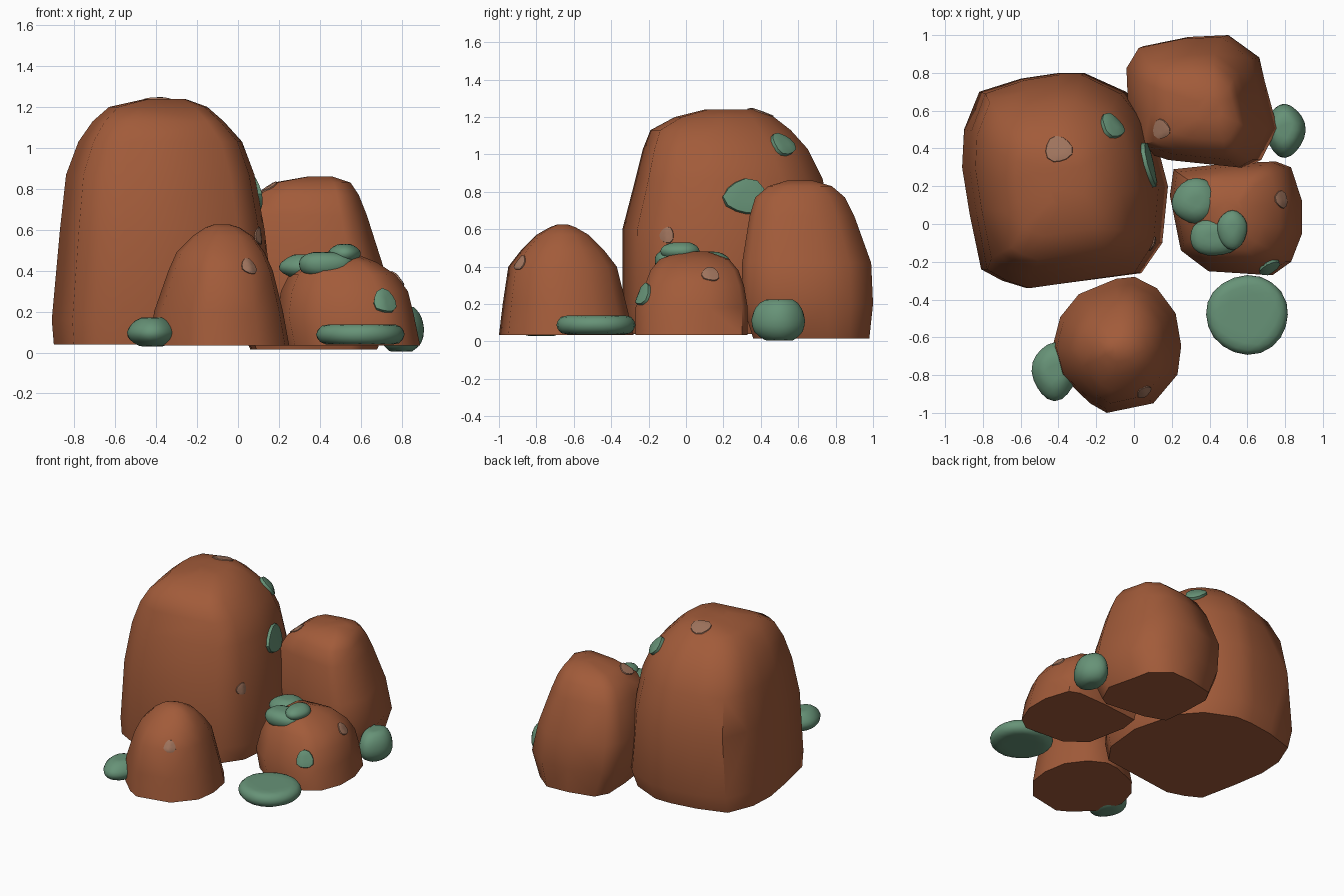
import bpy
import bmesh
import math
import random
from mathutils import Vector
from mathutils.bvhtree import BVHTree

cube = bpy.data.objects.get("Cube")
if cube:
    bpy.data.objects.remove(cube, do_unlink=True)


def material(name, rgb):
    mat = bpy.data.materials.new(name)
    mat.use_nodes = True
    mat.diffuse_color = (*rgb, 1)
    mat.node_tree.nodes["Principled BSDF"].inputs["Base Color"].default_value = (*rgb, 1)
    return mat


ROCK = material("red brown rock", (0.36, 0.105, 0.042))
MOSS = material("grey green moss", (0.135, 0.29, 0.185))
LICHEN = material("pale lichen", (0.35, 0.175, 0.11))


def finish(bm, name, mat, angle=50):
    bmesh.ops.recalc_face_normals(bm, faces=bm.faces)
    mesh = bpy.data.meshes.new(name)
    bm.to_mesh(mesh)
    bm.free()
    mesh.materials.append(mat)
    obj = bpy.data.objects.new(name, mesh)
    bpy.context.collection.objects.link(obj)
    bpy.ops.object.select_all(action="DESELECT")
    obj.select_set(True)
    bpy.context.view_layer.objects.active = obj
    bpy.ops.object.shade_smooth_by_angle(angle=math.radians(angle))
    return obj


def boulder(name, outline, rings):
    """Loft a plan outline through rings given as (z, x min, x max, y min, y max)."""
    xs, ys = zip(*outline)
    bm = bmesh.new()
    loops = []
    for z, x0, x1, y0, y1 in rings:
        loop = []
        for x, y in outline:
            u = (x - min(xs)) / (max(xs) - min(xs))
            v = (y - min(ys)) / (max(ys) - min(ys))
            loop.append(bm.verts.new((x0 + u * (x1 - x0), y0 + v * (y1 - y0), z)))
        loops.append(loop)
    n = len(outline)
    for low, high in zip(loops, loops[1:]):
        for i in range(n):
            j = (i + 1) % n
            bm.faces.new((low[i], low[j], high[j], high[i]))
    bm.faces.new(loops[0][::-1])
    bm.faces.new(loops[-1])
    bmesh.ops.recalc_face_normals(bm, faces=bm.faces)
    bmesh.ops.triangulate(bm, faces=bm.faces)
    tree = BVHTree.FromBMesh(bm)
    finish(bm, name, ROCK)
    return tree


def patch(name, tree, centre, radius, mat, height, stretch=1.0):
    """Lay a rounded patch over the surface of a boulder."""
    mid, normal, _, _ = tree.find_nearest(Vector(centre))
    side = normal.orthogonal() if abs(normal.z) > 0.95 else normal.cross(Vector((0, 0, 1)))
    side.normalize()
    up = normal.cross(side)
    bm = bmesh.new()
    hub = bm.verts.new(mid + normal * height)
    previous = None
    n = 12
    for reach, lift in ((0.35, 1), (0.7, 0.95), (0.93, 0.8), (1, -0.5)):
        loop = []
        for i in range(n):
            a = math.tau * i / n
            r = radius * reach * (1 + 0.08 * math.sin(3 * a + centre[0] * 9))
            flat = mid + side * (r * stretch * math.cos(a)) + up * (r * math.sin(a))
            near, out, _, _ = tree.find_nearest(flat)
            loop.append(bm.verts.new(near + out * height * lift))
        for i in range(n):
            j = (i + 1) % n
            if previous:
                bm.faces.new((previous[i], loop[i], loop[j], previous[j]))
            else:
                bm.faces.new((hub, loop[i], loop[j]))
        previous = loop
    finish(bm, name, mat)


def clump(name, centre, size, seed, flat=1.0, lump=0.09):
    """A lumpy moss cushion; flat below one squares off its top and bottom."""
    rng = random.Random(seed)
    phase = [rng.uniform(0, math.tau) for _ in range(3)]
    bm = bmesh.new()
    bmesh.ops.create_icosphere(bm, subdivisions=3, radius=1)
    for v in bm.verts:
        p = v.co.copy()
        wave = sum(math.sin(4 * p[k] + phase[k]) for k in range(3)) / 3
        p *= 1 + lump * wave
        p.z = max(-flat, min(flat, p.z)) / flat
        v.co = Vector(centre) + Vector(p[k] * size[k] for k in range(3))
    finish(bm, name, MOSS, 60)


# Four boulders
large = boulder("large_boulder",
    [(-.91, .3), (-.9, .5), (-.82, .7), (-.6, .77), (-.4, .8), (-.27, .8), (-.05, .7),
     (.08, .55), (.17, .2), (.14, -.1), (.03, -.26), (-.57, -.34), (-.7, -.3),
     (-.81, -.24), (-.87, .05)],
    [(.04, -.9, .15, -.33, .76), (.16, -.91, .18, -.34, .8), (.6, -.87, .13, -.34, .79),
     (.87, -.84, .08, -.27, .73), (1.03, -.78, .02, -.23, .65), (1.13, -.71, -.07, -.19, .56),
     (1.2, -.63, -.15, -.06, .47), (1.24, -.45, -.26, .1, .36)])

back = boulder("back_boulder",
    [(-.04, .83), (.03, .94), (.28, .99), (.5, 1), (.67, .88), (.7, .75), (.77, .5),
     (.68, .33), (.6, .29), (.2, .33), (0, .39), (-.03, .6)],
    [(.015, .06, .68, .36, .98), (.2, -.02, .76, .3, 1), (.42, -.04, .71, .3, .99),
     (.67, .02, .63, .34, .9), (.77, .08, .59, .37, .85), (.83, .17, .55, .44, .78),
     (.86, .34, .46, .54, .68)])

right = boulder("right_boulder",
    [(.19, .15), (.21, .29), (.5, .32), (.74, .33), (.82, .3), (.88, .12), (.88, -.05),
     (.82, -.2), (.72, -.27), (.4, -.25), (.25, -.14)],
    [(.035, .22, .89, -.27, .33), (.18, .19, .86, -.27, .33), (.3, .21, .83, -.22, .31),
     (.38, .25, .77, -.19, .28), (.44, .32, .68, -.14, .23), (.48, .42, .58, -.03, .12)])

front = boulder("front_boulder",
    [(-.44, -.65), (-.4, -.5), (-.3, -.38), (-.1, -.3), (0, -.29), (.12, -.35), (.22, -.48),
     (.25, -.65), (.23, -.8), (.1, -.95), (-.15, -1), (-.24, -.95), (-.4, -.8)],
    [(.035, -.43, .25, -1, -.28), (.2, -.41, .22, -.98, -.32), (.4, -.34, .17, -.95, -.37),
     (.49, -.3, .13, -.88, -.44), (.57, -.22, .07, -.8, -.52), (.61, -.16, .01, -.73, -.59),
     (.625, -.12, -.04, -.69, -.63)])

# Loose moss cushions on the ground
clump("moss_pad", (.6, -.48, .088), (.225, .21, .05), 1, 0.6, 0.05)
clump("left_moss_cushion", (-.42, -.78, .1), (.12, .15, .07), 4, 0.85)
clump("right_moss_cushion", (.8, .495, .115), (.11, .145, .11), 7, 0.9)

# Moss growing over the right boulder
clump("top_moss_back", (.33, .12, .42), (.13, .115, .06), 3, 0.9)
clump("top_moss_front", (.43, -.07, .43), (.14, .1, .06), 5, 0.9)
clump("top_moss_tip", (.52, -.03, .48), (.08, .1, .05), 8, 0.9)
patch("low_moss", right, (.73, -.25, .26), .065, MOSS, .018)

# Moss on the side of the large boulder
patch("side_moss", large, (.11, .33, .78), .1, MOSS, .025, 1.25)
patch("upper_moss", large, (-.1, .53, 1.07), .075, MOSS, .025)

# Pale lichen spots
for name, tree, centre, radius in (
        ("large_top_lichen", large, (-.4, .4, 1.24), .075),
        ("large_side_lichen", large, (.12, -.11, .57), .045),
        ("back_lichen", back, (.14, .5, .81), .055),
        ("right_lichen", right, (.78, .13, .36), .05),
        ("front_lichen", front, (.06, -.92, .44), .048)):
    patch(name, tree, centre, radius, LICHEN, .008)
